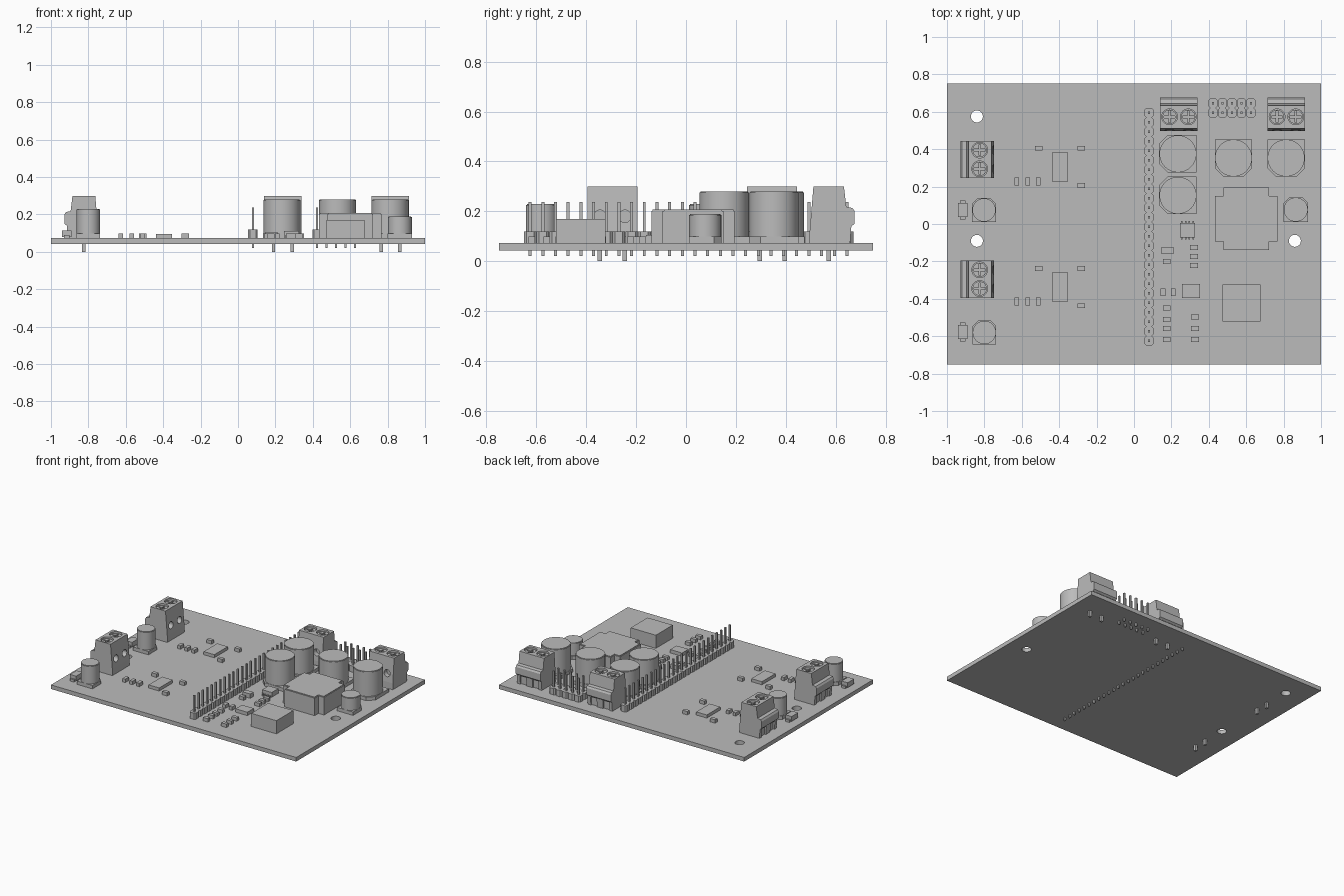
import bpy, bmesh, math
from mathutils import Matrix, Vector

old = bpy.data.objects.get("Cube")
if old:
    bpy.data.objects.remove(old, do_unlink=True)

GREY = bpy.data.materials.new("plain grey")
GREY.use_nodes = True
GREY.diffuse_color = (0.5, 0.5, 0.5, 1)
GREY.node_tree.nodes["Principled BSDF"].inputs["Base Color"].default_value = (0.5, 0.5, 0.5, 1)

BOT, TOP = 0.043, 0.073      # board faces


# ---- helpers ----
def box(bm, x, y, w, d, z0, z1):
    m = Matrix.Translation((x, y, (z0 + z1) / 2)) @ Matrix.Diagonal((w, d, z1 - z0, 1))
    bmesh.ops.create_cube(bm, size=1, matrix=m)


def cyl(bm, x, y, r, z0, z1, seg=48):
    bmesh.ops.create_cone(bm, cap_ends=True, segments=seg, radius1=r, radius2=r,
                          depth=z1 - z0, matrix=Matrix.Translation((x, y, (z0 + z1) / 2)))


def prism(bm, points, direction):
    face = bm.faces.new([bm.verts.new(p) for p in points])
    ext = bmesh.ops.extrude_face_region(bm, geom=[face])
    verts = [g for g in ext["geom"] if isinstance(g, bmesh.types.BMVert)]
    bmesh.ops.translate(bm, verts=verts, vec=Vector(direction))
    bmesh.ops.recalc_face_normals(bm, faces=bm.faces[:])


def finish(bm, name, loc=(0, 0, 0), turn=0, smooth=False):
    me = bpy.data.meshes.new(name)
    bmesh.ops.recalc_face_normals(bm, faces=bm.faces[:])
    bm.to_mesh(me)
    bm.free()
    me.materials.append(GREY)
    ob = bpy.data.objects.new(name, me)
    ob.location = loc
    ob.rotation_euler.z = math.radians(turn)
    bpy.context.collection.objects.link(ob)
    if smooth:
        bpy.ops.object.select_all(action='DESELECT')
        ob.select_set(True)
        bpy.context.view_layer.objects.active = ob
        bpy.ops.object.shade_smooth_by_angle(angle=math.radians(35))
    return ob


def cut(ob, bm):
    # subtract the cutter shapes, then bake the result and drop the cutter
    tool = finish(bm, "cutter")
    tool.hide_render = True
    tool.matrix_world = ob.matrix_basis
    mod = ob.modifiers.new("cut", 'BOOLEAN')
    mod.object, mod.solver = tool, 'EXACT'
    bpy.context.view_layer.update()
    dg = bpy.context.evaluated_depsgraph_get()
    me = bpy.data.meshes.new_from_object(ob.evaluated_get(dg))
    ob.modifiers.clear()
    ob.data = me
    bpy.data.objects.remove(tool, do_unlink=True)


# ---- board with mounting holes ----
bm = bmesh.new()
box(bm, 0, 0, 2, 1.5, BOT, TOP)
board = finish(bm, "board")
bm = bmesh.new()
for x, y in ((-0.84, 0.575), (-0.84, -0.09), (0.86, -0.09)):
    cyl(bm, x, y, 0.032, 0, 0.2, 32)
cut(board, bm)


# ---- screw terminals: wire side is local -y ----
PROFILE = [(-0.077, TOP), (-0.077, 0.12), (-0.062, 0.3), (0.06, 0.3), (0.07, 0.217),
           (0.095, 0.213), (0.103, 0.2), (0.103, 0.15), (0.09, 0.14), (0.085, TOP)]


def terminal(name, x, y, turn):
    bm = bmesh.new()
    prism(bm, [(-0.1, v, z) for v, z in PROFILE], (0.2, 0, 0))
    body = finish(bm, name + "_body", (x, y, 0), turn)
    bm = bmesh.new()
    for u in (-0.05, 0.05):
        cyl(bm, u, 0, 0.042, 0.27, 0.35, 32)
        m = Matrix.Translation((u, -0.08, 0.18)) @ Matrix.Rotation(math.pi / 2, 4, 'X')
        bmesh.ops.create_cone(bm, cap_ends=True, segments=24, radius1=0.025,
                              radius2=0.025, depth=0.08, matrix=m)
        box(bm, u, 0.1, 0.05, 0.05, 0.05, 0.135)
    cut(body, bm)
    # screws with crossed slots
    bm = bmesh.new()
    for u in (-0.05, 0.05):
        cyl(bm, u, 0, 0.038, 0.265, 0.289, 32)
    screws = finish(bm, name + "_screws", (x, y, 0), turn)
    bm = bmesh.new()
    for u in (-0.05, 0.05):
        r, s = 0.03, 0.005
        plus = [(r, s), (s, s), (s, r)]
        pts = []
        for k in range(4):
            c, n = round(math.cos(k * math.pi / 2)), round(math.sin(k * math.pi / 2))
            pts += [(u + a * c - b * n, a * n + b * c, 0.28) for a, b in plus]
        prism(bm, pts, (0, 0, 0.05))
    cut(screws, bm)
    # pins below the board
    bm = bmesh.new()
    for u in (-0.05, 0.05):
        box(bm, u, 0, 0.018, 0.018, 0, TOP + 0.01)
    finish(bm, name + "_pins", (x, y, 0), turn)


terminal("back_terminal_1", 0.24, 0.573, 0)
terminal("back_terminal_2", 0.815, 0.573, 0)
terminal("side_terminal_1", -0.825, 0.345, 90)
terminal("side_terminal_2", -0.825, -0.295, 90)


# ---- can capacitors: base chamfered on local -y ----
def capacitor(name, x, y, r, top, turn):
    c = r * 0.45
    bm = bmesh.new()
    prism(bm, [(r, r, TOP), (-r, r, TOP), (-r, c - r, TOP), (c - r, -r, TOP),
               (r - c, -r, TOP), (r, c - r, TOP)], (0, 0, 0.025))
    finish(bm, name + "_base", (x, y, 0), turn)
    bm = bmesh.new()
    cyl(bm, 0, 0, r * 0.99, TOP + 0.02, top, 64)
    rim = [e for e in bm.edges if all(v.co.z > top - 0.001 for v in e.verts)]
    bmesh.ops.bevel(bm, geom=rim, offset=0.004, segments=2, affect='EDGES')
    finish(bm, name + "_can", (x, y, 0), turn, True)


for i, (x, y, turn) in enumerate(((0.235, 0.375, -90), (0.235, 0.153, -90),
                                  (0.532, 0.353, 0), (0.813, 0.353, 0))):
    capacitor(f"large_capacitor_{i + 1}", x, y, 0.1, 0.28, turn)
capacitor("small_capacitor_1", -0.802, 0.075, 0.063, 0.23, 180)
capacitor("small_capacitor_2", -0.8, -0.58, 0.063, 0.23, 180)
capacitor("small_capacitor_3", 0.865, 0.077, 0.065, 0.19, 180)

# ---- inductor with rounded corners ----
bm = bmesh.new()
box(bm, 0.6, 0.028, 0.334, 0.334, TOP, 0.207)
uprights = [e for e in bm.edges if abs(e.verts[0].co.z - e.verts[1].co.z) > 0.05]
bmesh.ops.bevel(bm, geom=uprights, offset=0.045, segments=8, affect='EDGES')
rim = [e for e in bm.edges if all(v.co.z > 0.2 for v in e.verts)]
bmesh.ops.bevel(bm, geom=rim, offset=0.005, segments=2, affect='EDGES')
finish(bm, "inductor", smooth=True)

# ---- square module ----
bm = bmesh.new()
box(bm, 0.575, -0.422, 0.205, 0.197, TOP, 0.17)
finish(bm, "square_module")


# ---- pin headers ----
def header(name, x, y, cols, rows):
    body, pins = bmesh.new(), bmesh.new()
    step = 0.0508
    for i in range(cols):
        for j in range(rows):
            px = x + (i - (cols - 1) / 2) * step
            py = y + (j - (rows - 1) / 2) * step
            prism(body, [(px + a * 0.0253, py + b * 0.0253, TOP) for a, b in
                         ((-1, -.6), (-.6, -1), (.6, -1), (1, -.6),
                          (1, .6), (.6, 1), (-.6, 1), (-1, .6))], (0, 0, 0.046))
            box(pins, px, py, 0.012, 0.012, 0.02, 0.238)
    finish(body, name + "_body")
    finish(pins, name + "_pins")


header("long_header", 0.08, -0.015, 1, 25)
header("double_header", 0.524, 0.62, 5, 2)

# ---- diodes with end tabs ----
bm = bmesh.new()
for y in (0.075, -0.577):
    box(bm, -0.915, y, 0.05, 0.075, TOP + 0.006, 0.115)
    box(bm, -0.915, y, 0.03, 0.1, TOP, 0.09)
finish(bm, "diodes")

# ---- flat chips and small parts, repeated for both left channels ----
chips, small = bmesh.new(), bmesh.new()
for dy in (0, -0.642):
    box(chips, -0.395, 0.305 + dy, 0.086, 0.157, TOP, 0.096)
    for x, y in ((-0.51, 0.405), (-0.283, 0.405), (-0.283, 0.205)):
        box(small, x, y + dy, 0.04, 0.026, TOP, 0.098)
    for x in (-0.626, -0.567, -0.512):
        box(small, x, 0.227 + dy, 0.024, 0.042, TOP, 0.098)
box(chips, 0.305, -0.358, 0.097, 0.075, TOP, 0.098)

# ---- small parts beside the long header ----
for y in (-0.2, -0.45, -0.51, -0.559, -0.618):
    box(small, 0.176, y, 0.04, 0.026, TOP, 0.098)
for x, ys in ((0.32, (-0.125, -0.174, -0.222)), (0.326, (-0.497, -0.559, -0.618))):
    for y in ys:
        box(small, x, y, 0.042, 0.026, TOP, 0.098)
for x in (0.155, 0.21):
    box(small, x, -0.366, 0.025, 0.04, TOP, 0.098)
box(small, 0.18, -0.142, 0.064, 0.038, TOP, 0.105)
finish(chips, "flat_chips")
finish(small, "small_parts")

# ---- eight-legged chip ----
bm = bmesh.new()
box(bm, 0.286, -0.033, 0.078, 0.076, TOP + 0.005, 0.112)
for i in range(4):
    box(bm, 0.286 + (i - 1.5) * 0.02, -0.033, 0.008, 0.1, TOP, 0.088)
finish(bm, "legged_chip")
